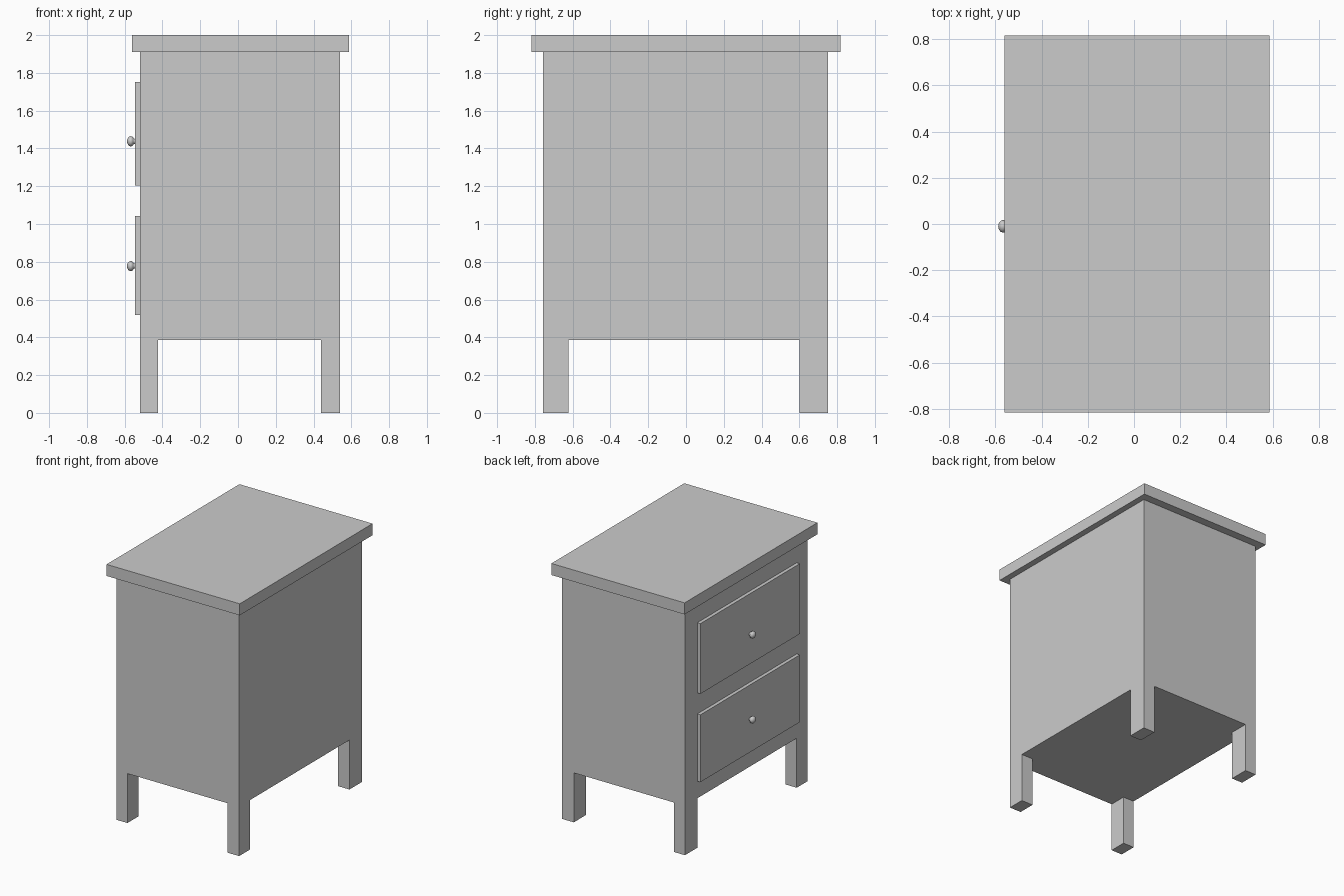
import bpy, bmesh, math
from mathutils import Vector

if "Cube" in bpy.data.objects:
    bpy.data.objects.remove(bpy.data.objects["Cube"])


def finish(name, bm):
    bmesh.ops.recalc_face_normals(bm, faces=bm.faces)
    mesh = bpy.data.meshes.new(name)
    bm.to_mesh(mesh)
    bm.free()
    obj = bpy.data.objects.new(name, mesh)
    bpy.context.collection.objects.link(obj)
    return obj


def box_bm(lo, hi):
    bm = bmesh.new()
    bmesh.ops.create_cube(bm, size=1)
    for v in bm.verts:
        v.co = [l + (c + 0.5) * (h - l) for l, h, c in zip(lo, hi, v.co)]
    return bm


# Table top, overhanging the body on all sides
finish("table_top", box_bm((-0.56, -0.817, 1.91), (0.587, 0.817, 2.0)))

# Cabinet body: cut the box along the inner leg lines, pull the four corners down as legs
X0, X1, Y0, Y1 = -0.423, 0.439, -0.622, 0.601
BODY_X, FLOOR_Z = -0.518, 0.385
bm = box_bm((BODY_X, -0.756, FLOOR_Z), (0.539, 0.753, 1.91))
for co, no in (((X0, 0, 0), (1, 0, 0)), ((X1, 0, 0), (1, 0, 0)),
               ((0, Y0, 0), (0, 1, 0)), ((0, Y1, 0), (0, 1, 0))):
    bmesh.ops.bisect_plane(bm, geom=bm.verts[:] + bm.edges[:] + bm.faces[:],
                           plane_co=co, plane_no=no)
bm.normal_update()
corners = []
for f in bm.faces:
    c = f.calc_center_median()
    if f.normal.z < -0.9 and not X0 < c.x < X1 and not Y0 < c.y < Y1:
        corners.append(f)
for f in corners:
    foot = bmesh.ops.extrude_discrete_faces(bm, faces=[f])["faces"][0]
    for v in foot.verts:
        v.co.z = 0
finish("cabinet_body_with_legs", bm)

# Drawer fronts with a turned knob each
DRAWER_X = -0.545
KNOB = [(0, 0.013), (0.006, 0.014), (0.011, 0.021), (0.017, 0.026), (0.024, 0.027),
        (0.032, 0.024), (0.038, 0.017), (0.042, 0.009), (0.043, 0)]
for label, z0, z1, knob_z in (("lower", 0.518, 1.042, 0.777), ("upper", 1.205, 1.752, 1.438)):
    finish(label + "_drawer_front", box_bm((DRAWER_X, Y0, z0), (BODY_X, Y1, z1)))

    centre = Vector((DRAWER_X, -0.01, knob_z))
    bm = bmesh.new()
    verts = [bm.verts.new(centre + Vector((-d, 0, r))) for d, r in KNOB]
    edges = [bm.edges.new(pair) for pair in zip(verts, verts[1:])]
    bmesh.ops.spin(bm, geom=verts + edges, cent=centre, axis=(1, 0, 0),
                   angle=math.tau, steps=24)
    bmesh.ops.remove_doubles(bm, verts=bm.verts, dist=0.0005)
    for f in bm.faces:
        f.smooth = True
    finish(label + "_drawer_knob", bm)
